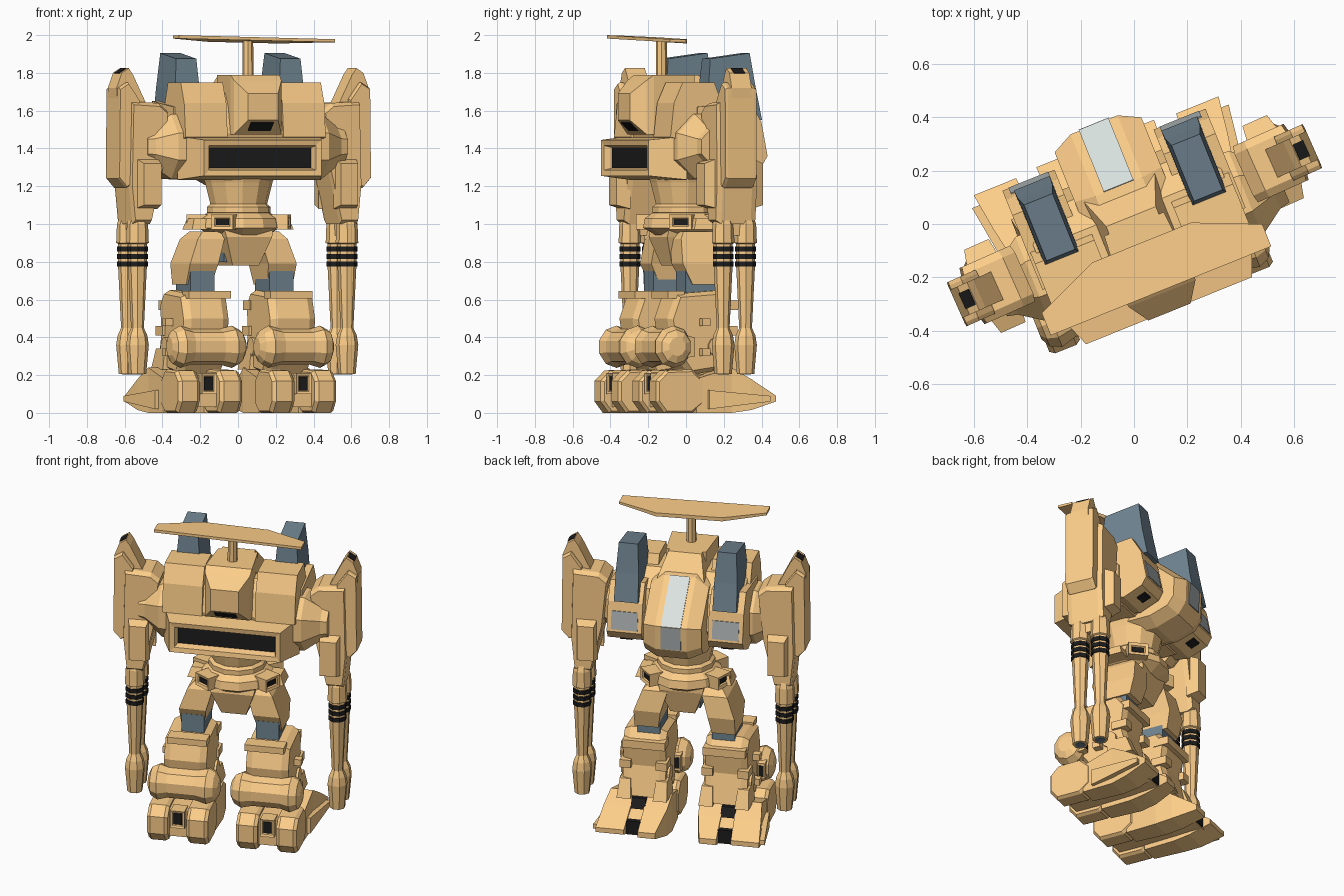
import bpy, bmesh, math
from mathutils import Matrix, Vector

if "Cube" in bpy.data.objects:
    bpy.data.objects.remove(bpy.data.objects["Cube"])

def material(name, r, g, b):
    m = bpy.data.materials.new(name)
    m.diffuse_color = (r, g, b, 1)
    m.use_nodes = True
    m.node_tree.nodes["Principled BSDF"].inputs["Base Color"].default_value = m.diffuse_color
    return m

TAN = material("tan", .97, .61, .25)
SLATE = material("slate", .16, .23, .28)
GLASS = material("glass", .70, .76, .74)
GREY = material("grey", .40, .43, .44)
BLACK = material("black", .012, .012, .012)
pose = Matrix.Rotation(math.radians(22), 4, 'Z')   # whole machine stands turned
ONE, PAIR = (1,), (1, -1)

def loft(name, rings, mat=TAN, sides=ONE):
    """Skin equal-length rings of points, capped; mirrored in x for pairs."""
    for s in sides:
        bm = bmesh.new()
        vs = [[bm.verts.new(pose @ Vector((p[0] * s, p[1], p[2]))) for p in r] for r in rings]
        n = len(vs[0])
        for a, b in zip(vs, vs[1:]):
            for i in range(n):
                j = (i + 1) % n
                bm.faces.new((a[i], a[j], b[j], b[i]))
        bm.faces.new(vs[0])
        bm.faces.new(vs[-1])
        bmesh.ops.recalc_face_normals(bm, faces=bm.faces)
        me = bpy.data.meshes.new(name)
        bm.to_mesh(me)
        bm.free()
        me.materials.append(mat)
        tag = name if len(sides) == 1 else name + ("_a" if s > 0 else "_b")
        bpy.context.collection.objects.link(bpy.data.objects.new(tag, me))

def rect(x0, x1, y0, y1, z):
    return [(x0, y0, z), (x1, y0, z), (x1, y1, z), (x0, y1, z)]

def wall(y, x0, x1, z0, z1):
    return [(x0, y, z0), (x1, y, z0), (x1, y, z1), (x0, y, z1)]

def box(name, x, y, z, mat=TAN, sides=ONE):
    loft(name, [rect(*x, *y, z[0]), rect(*x, *y, z[1])], mat, sides)

def prism(name, prof, a, b, mat=TAN, sides=ONE, cham=0, k=.85, axis='x'):
    """Extrude a side profile (y,z), or a front profile (x,z), with chamfered ends."""
    cu = sum(p[0] for p in prof) / len(prof)
    cv = sum(p[1] for p in prof) / len(prof)
    steps = [(a, k), (a + cham, 1), (b - cham, 1), (b, k)] if cham else [(a, 1), (b, 1)]
    rings = []
    for t, f in steps:
        pts = [(cu + (u - cu) * f, cv + (v - cv) * f) for u, v in prof]
        rings.append([(t, u, v) if axis == 'x' else (u, t, v) for u, v in pts])
    loft(name, rings, mat, sides)

def tube(name, prof, c, n=8, axis='z', mat=TAN, sides=ONE):
    """Turned part: prof = (position along axis, radius)."""
    rings = []
    for t, r in prof:
        ring = []
        for i in range(n):
            a = 2 * math.pi * (i + .5) / n
            u, v = c[0] + r * math.cos(a), c[1] + r * math.sin(a)
            ring.append((u, v, t) if axis == 'z' else (t, u, v))
        rings.append(ring)
    loft(name, rings, mat, sides)

def socket(name, c, hw, hh, back, rim, depth, yaw=0, flare=1.0, sides=ONE, mat=BLACK):
    """Block with a recessed dark window, facing -y before yaw."""
    R = Matrix.Rotation(math.radians(yaw), 4, 'Z')
    def ring(y, w, h):
        return [Vector(c) + R @ Vector((sx * w, y, sz * h))
                for sx, sz in ((-1, -1), (1, -1), (1, 1), (-1, 1))]
    loft(name, [ring(back, hw * flare, hh * flare), ring(0, hw, hh),
                ring(.005, hw - rim, hh - rim), ring(depth, hw - rim * 1.4, hh - rim * 1.4)], TAN, sides)
    w, h = hw - rim * 1.4, hh - rim * 1.4
    loft(name + "_window", [ring(depth - .004, w, h), ring(depth + .002, w, h)], mat, sides)

# --- Torso ---
prism("torso_hull", [(-.24, 1.48), (-.2, 1.62), (-.15, 1.69), (.05, 1.69), (.17, 1.6), (.22, 1.38),
                     (.1, 1.26), (-.18, 1.26)], -.38, .38, cham=.05)
prism("shoulder_block", [(-.25, 1.46), (-.23, 1.64), (-.18, 1.75), (0, 1.75), (.06, 1.6), (0, 1.4)],
      .16, .40, sides=PAIR)
socket("rear_vent", (0, -.35, 1.35), .335, .095, .19, .03, .05, flare=1.22)
loft("rear_head", [wall(-.355, -.085, .085, 1.55, 1.69), wall(-.28, -.135, .135, 1.475, 1.76),
                   wall(-.24, -.14, .14, 1.475, 1.79), wall(.0, -.12, .12, 1.5, 1.79)])
prism("head_slot", [(-.347, 1.535), (-.335, 1.55), (-.29, 1.51), (-.30, 1.492)], -.065, .065, BLACK)
loft("head_spine", [rect(-.155, .155, -.08, .18, 1.62), rect(-.1, .1, -.1, .03, 1.79)])

# --- Antenna ---
tube("antenna_mast", [(1.76, .03), (1.97, .028)], (0, -.14))
plate = [(-.445, -.27), (.445, -.27), (.445, -.18), (.2, -.075), (-.2, -.075), (-.445, -.18)]
loft("antenna_plate", [[(x, y, (1.96 if y > -.1 else 1.972) - .022 * x) for x, y in plate],
                       [(x, y, 1.989 - .024 * x - .03 * (y + .27)) for x, y in plate]])

# --- Cockpit with glazed strip ---
prism("cockpit", [(.2, 1.2), (.345, 1.25), (.395, 1.32), (.40, 1.47), (.15, 1.69), (-.05, 1.72), (-.05, 1.2)],
      -.175, .175, cham=.08, k=.8)
prism("canopy_top", [(.39, 1.47), (.404, 1.474), (.155, 1.694), (.15, 1.68)], -.06, .06, GLASS)
prism("canopy_front", [(.38, 1.325), (.401, 1.325), (.405, 1.47), (.39, 1.47)], -.06, .06, GREY)

# --- Chest pods and upright launchers ---
prism("chest_pod", [(-.1, 1.3), (-.1, 1.62), (.2, 1.65), (.265, 1.54), (.30, 1.36), (.27, 1.31), (.15, 1.26)],
      .2, .41, sides=PAIR)
prism("pod_panel", [(.25, 1.485), (.28, 1.485), (.302, 1.375), (.28, 1.375)], .225, .385, GREY, PAIR)
prism("pod_slot", [(.255, 1.307), (.252, 1.295), (.20, 1.275), (.2, 1.29)], .27, .34, BLACK, PAIR)
loft("launcher", [rect(.225, .37, -.03, .285, 1.55), rect(.228, .367, -.02, .25, 1.72),
                  [(.24, -.005, 1.875), (.355, -.005, 1.875), (.355, .22, 1.905), (.24, .22, 1.905)]], SLATE, PAIR)
tube("shoulder_joint", [(.34, .19), (.43, .185), (.53, .11), (.57, .1)], (-.05, 1.41), axis='x', sides=PAIR)

# --- Arms, turned slightly further than the body ---
pose = Matrix.Rotation(math.radians(24), 4, 'Z') @ Matrix.Translation((0, -.005, 0))
prism("upper_arm", [(.45, 1.60), (.50, 1.64), (.66, 1.65), (.67, 1.2), (.65, 1.0), (.55, 1.0), (.48, 1.3)],
      -.11, .12, sides=PAIR, cham=.03, k=.94, axis='y')
prism("outer_pod", [(.61, 1.66), (.675, 1.75), (.725, 1.72), (.73, 1.24), (.685, 1.19), (.64, 1.22)],
      -.09, .09, sides=PAIR, cham=.015, k=.97, axis='y')
prism("outer_fin", [(.55, 1.62), (.635, 1.79), (.66, 1.825), (.70, 1.80), (.73, 1.72), (.72, 1.6)],
      -.055, .06, sides=PAIR, axis='y')
prism("fin_port", [(.66, 1.815), (.665, 1.826), (.705, 1.8), (.695, 1.79)], -.03, .035, BLACK, PAIR, axis='y')
for tag, y_in, y_out in (("rear", -.09, -.165), ("front", .1, .175)):
    loft("elbow_" + tag, [wall(y_in, .51, .64, 1.08, 1.35), wall(y_out, .52, .62, 1.1, 1.32)], TAN, PAIR)
box("wrist_bridge", (.575, .635), (-.08, .09), (.94, 1.06), sides=PAIR)
for i, y in enumerate((-.05, .08)):
    c = (.607, y)
    tube(f"barrel_{i}", [(1.07, .03), (1.0, .056), (.9, .06), (.895, .05), (.78, .05), (.45, .034),
                         (.41, .052), (.36, .06), (.205, .046)], c, sides=PAIR)
    tube(f"muzzle_{i}", [(.21, .03), (.202, .03)], c, mat=SLATE, sides=PAIR)
    for j in range(3):
        tube(f"barrel_ring_{i}{j}", [(.775 + j * .04, .055), (.802 + j * .04, .055)], c, mat=BLACK, sides=PAIR)

# --- Waist and hips ---
pose = Matrix.Rotation(math.radians(22), 4, 'Z')
tube("waist_funnel", [(1.3, .21), (1.22, .18), (1.1, .15)], (0, -.01), 12)
tube("waist_ring", [(1.11, .145), (1.09, .17), (1.06, .17), (1.05, .14)], (0, -.01), 12)
tube("hip_skirt", [(1.08, .14), (1.03, .21), (.98, .22), (.94, .15)], (0, -.01), 12)
for yaw in (-38, 60, -115, 130):
    a = math.radians(yaw)
    socket(f"hip_light_{yaw}", (math.sin(a) * .28, -.01 - math.cos(a) * .24, 1.01), .06, .04, .14, .018, .015,
           yaw=yaw)
loft("hip_side", [rect(.18, .29, -.07, .07, .97), rect(.18, .27, -.05, .05, 1.03)], TAN, PAIR)
loft("pelvis", [rect(-.14, .14, -.15, .13, .98), rect(-.13, .13, -.16, .13, .93), rect(-.075, .075, -.11, .09, .78)])
box("pelvis_core", (-.1, .1), (-.05, .05), (.8, .9), SLATE)

# --- Legs, set slightly off centre ---
pose = pose @ Matrix.Translation((-.022, 0, 0)) @ Matrix.Diagonal((.95, .94, 1, 1))
loft("thigh", [rect(.09, .23, -.1, .1, .96), rect(.11, .27, -.13, .14, .92), rect(.15, .32, -.14, .16, .79),
               rect(.17, .32, -.08, .13, .68)], TAN, PAIR)
box("knee_joint", (.165, .31), (-.12, .1), (.58, .75), SLATE, PAIR)
prism("shin", [(-.2, .63), (.08, .65), (.14, .58), (.12, .42), (.17, .24), (-.12, .2), (-.22, .33), (-.25, .5)],
      .125, .395, sides=PAIR, cham=.04, k=.9)
box("shin_lip", (.12, .37), (-.25, -.15), (.605, .645), sides=PAIR)
box("knee_band", (.12, .39), (.06, .165), (.545, .595), sides=PAIR)
for i, x in enumerate((.11, .34)):
    box(f"shin_clip_{i}", (x, x + .07), (.05, .155), (.41, .46), sides=PAIR)
    loft(f"ankle_guard_{i}", [rect(x - .01, x + .08, .02, .2, .23), rect(x, x + .07, .02, .15, .34)], TAN, PAIR)
# rounded calf drums with forward vents
tube("calf_drum", [(.04, .05), (.065, .09), (.11, .112), (.18, .095), (.36, .095), (.42, .112), (.465, .09),
                   (.485, .05)], (-.24, .35), 10, 'x', sides=PAIR)
for i, x in enumerate((.08, .40)):
    loft(f"calf_vent_{i}", [wall(-.18, x, x + .055, .29, .41), wall(-.12, x + .005, x + .05, .3, .4)], TAN, PAIR)
    box(f"calf_vent_dark_{i}", (x + .012, x + .043), (-.122, -.117), (.315, .385), BLACK, PAIR)
tube("ankle_disc", [(.11, .05), (.41, .05)], (.03, .35), 12, 'x', sides=PAIR)
for z in (.32, .48):
    box(f"side_peg_{int(z * 100)}", (.38, .44), (-.07, -.02), (z - .02, z + .02), sides=PAIR)

# --- Feet: split wedge toes in front, two rounded heels behind ---
loft("toe_inner", [wall(-.12, .10, .23, .0, .18), wall(.09, .09, .24, .0, .24), wall(.2, .10, .245, .015, .18),
                   wall(.355, .14, .25, .055, .09)], TAN, PAIR)
loft("toe_outer", [wall(-.12, .34, .47, .0, .18), wall(.09, .33, .48, .0, .24), wall(.2, .33, .50, .015, .18),
                   wall(.345, .34, .52, .06, .09)], TAN, PAIR)
loft("toe_skirt_outer", [wall(-.05, .44, .495, .02, .12), wall(.3, .47, .545, .06, .09)], TAN, PAIR)
loft("foot_core", [wall(-.3, .2, .37, .03, .2), wall(.1, .2, .37, .03, .21), wall(.29, .22, .36, .04, .115)],
     TAN, PAIR)
box("toe_slot", (.245, .335), (.25, .297), (.045, .13), BLACK, PAIR)
loft("ankle_slot", [rect(.24, .33, .1, .2, .17), rect(.24, .33, .1, .165, .225)], BLACK, PAIR)
heel = [(-.36, .06), (-.31, 0), (-.14, 0), (-.07, .05), (-.07, .17), (-.14, .23), (-.3, .225), (-.36, .17)]
prism("heel_inner", heel, .09, .225, sides=PAIR, cham=.02, k=.9)
prism("heel_outer", heel, .345, .475, sides=PAIR, cham=.02, k=.9)
socket("heel_light", (.285, -.34, .155), .045, .055, .1, .014, .015, sides=PAIR)
